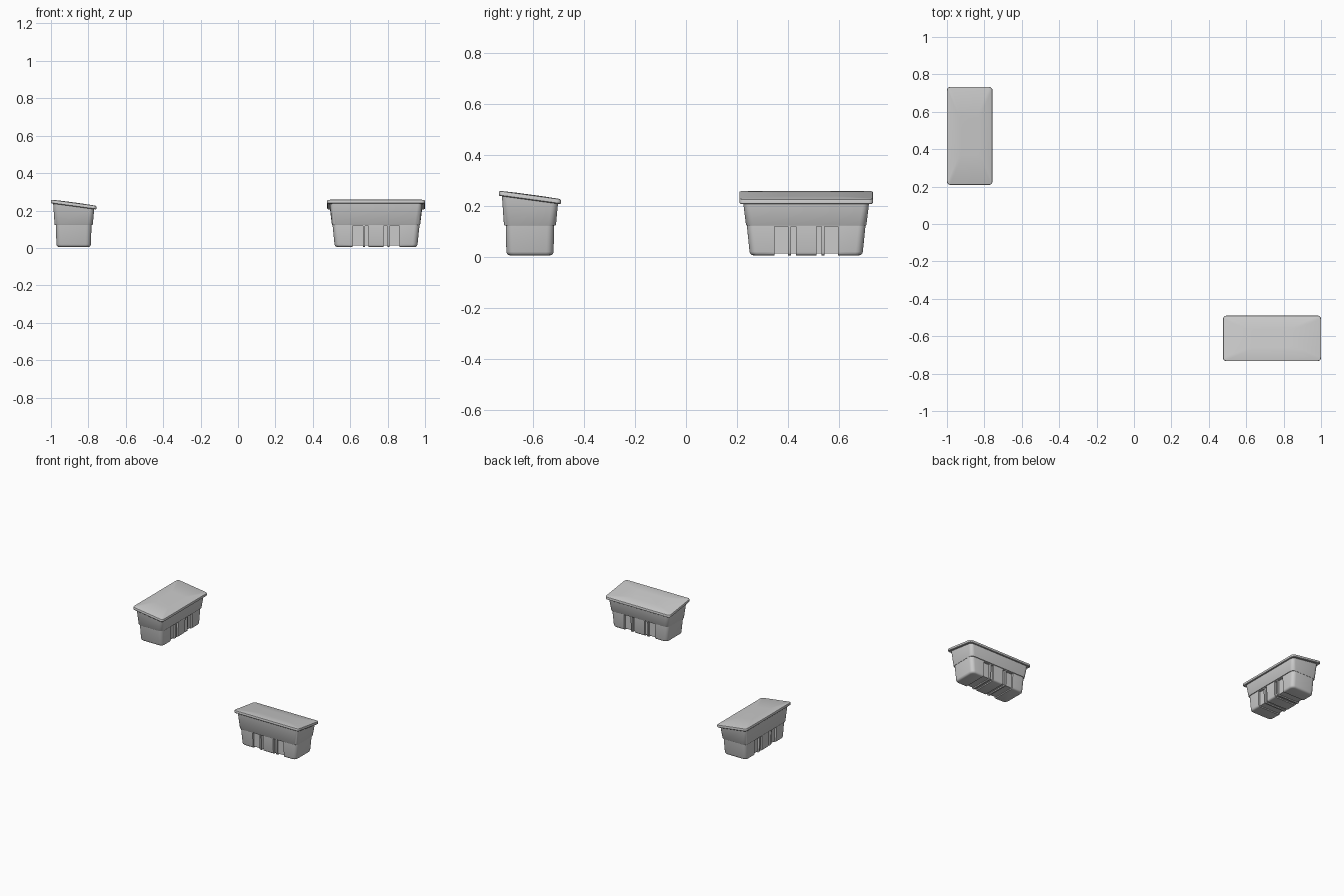
import bpy, bmesh, math
from mathutils import Matrix

if "Cube" in bpy.data.objects:
    bpy.data.objects.remove(bpy.data.objects["Cube"])

SLOPE = -0.033 / 0.243      # lid falls towards local +x


def rounded_rect(hx, hy, r, n=5):
    pts = []
    for i, (sx, sy) in enumerate(((1, 1), (-1, 1), (-1, -1), (1, -1))):
        for k in range(n + 1):
            a = math.pi / 2 * (i + k / n)
            pts.append((sx * (hx - r) + r * math.cos(a),
                        sy * (hy - r) + r * math.sin(a)))
    return pts


def finish(name, bm, place):
    bmesh.ops.recalc_face_normals(bm, faces=bm.faces)
    me = bpy.data.meshes.new(name)
    bm.to_mesh(me)
    bm.free()
    ob = bpy.data.objects.new(name, me)
    ob.matrix_world = place
    bpy.context.collection.objects.link(ob)
    return ob


def smooth(ob):
    bpy.ops.object.select_all(action='DESELECT')
    ob.select_set(True)
    bpy.context.view_layer.objects.active = ob
    bpy.ops.object.shade_smooth_by_angle(angle=math.radians(35))


def loft(name, rings, place):
    """Rings are (half x, half y, z, corner radius, tilted?)."""
    bm = bmesh.new()
    loops = [[bm.verts.new((x, y, z + (SLOPE * x if tilt else 0)))
              for x, y in rounded_rect(hx, hy, r)]
             for hx, hy, z, r, tilt in rings]
    for a, b in zip(loops, loops[1:]):
        for i in range(len(a)):
            j = (i + 1) % len(a)
            bm.faces.new((a[i], a[j], b[j], b[i]))
    bm.faces.new(loops[0])
    bm.faces.new(loops[-1])
    return finish(name, bm, place)


def box(bm, x0, x1, y0, y1, z0, z1):
    m = Matrix.Translation(((x0 + x1) / 2, (y0 + y1) / 2, (z0 + z1) / 2))
    bmesh.ops.create_cube(bm, size=1, matrix=m @ Matrix.Diagonal((x1 - x0, y1 - y0, z1 - z0, 1)))


def bin_unit(tag, place):
    # tapered lower tub with rounded bottom edge
    tub = loft("lower_tub_" + tag, [
        (0.079, 0.206, 0.005, 0.022, 0), (0.085, 0.213, 0.0065, 0.025, 0),
        (0.090, 0.219, 0.011, 0.027, 0), (0.0925, 0.222, 0.019, 0.028, 0),
        (0.095, 0.233, 0.127, 0.028, 0)], place)

    # grooves running down both long sides and under the tub
    bm = bmesh.new()
    for s in (-1, 1):
        for a, b in ((0.040, 0.060), (0.071, 0.125)):
            y0, y1 = sorted((s * a, s * b))
            for x0, x1 in ((-0.2, -0.080), (0.080, 0.2)):
                box(bm, x0, x1, y0, y1, 0.013, 0.118)
            box(bm, -0.2, 0.2, y0, y1, -0.05, 0.013)
    bmesh.ops.remove_doubles(bm, verts=bm.verts, dist=1e-6)
    cut = finish("groove_cutter_" + tag, bm, place)
    bpy.context.view_layer.update()
    mod = tub.modifiers.new("grooves", 'BOOLEAN')
    mod.object = cut
    mod.operation = 'DIFFERENCE'
    mod.solver = 'EXACT'
    mod.use_self = True
    smooth(tub)
    bpy.ops.object.modifier_move_to_index(modifier="grooves", index=0)
    bpy.ops.object.modifier_apply(modifier="grooves")
    bpy.data.objects.remove(cut)

    # wider upper collar, cut on the slope
    smooth(loft("upper_collar_" + tag, [
        (0.100, 0.234, 0.122, 0.028, 0), (0.102, 0.236, 0.125, 0.028, 0),
        (0.110, 0.247, 0.226, 0.024, 1)], place))

    # overhanging sloped lid
    smooth(loft("lid_" + tag, [
        (0.118, 0.259, 0.222, 0.016, 1), (0.1215, 0.262, 0.225, 0.018, 1),
        (0.1215, 0.262, 0.237, 0.018, 1), (0.120, 0.2605, 0.2405, 0.017, 1),
        (0.116, 0.2565, 0.242, 0.014, 1), (0.05, 0.10, 0.2435, 0.014, 1)], place))


bin_unit("left", Matrix.Translation((-0.8785, 0.471, 0)))
bin_unit("right", Matrix.Translation((0.738, -0.6115, 0)) @ Matrix.Rotation(math.pi / 2, 4, 'Z'))
